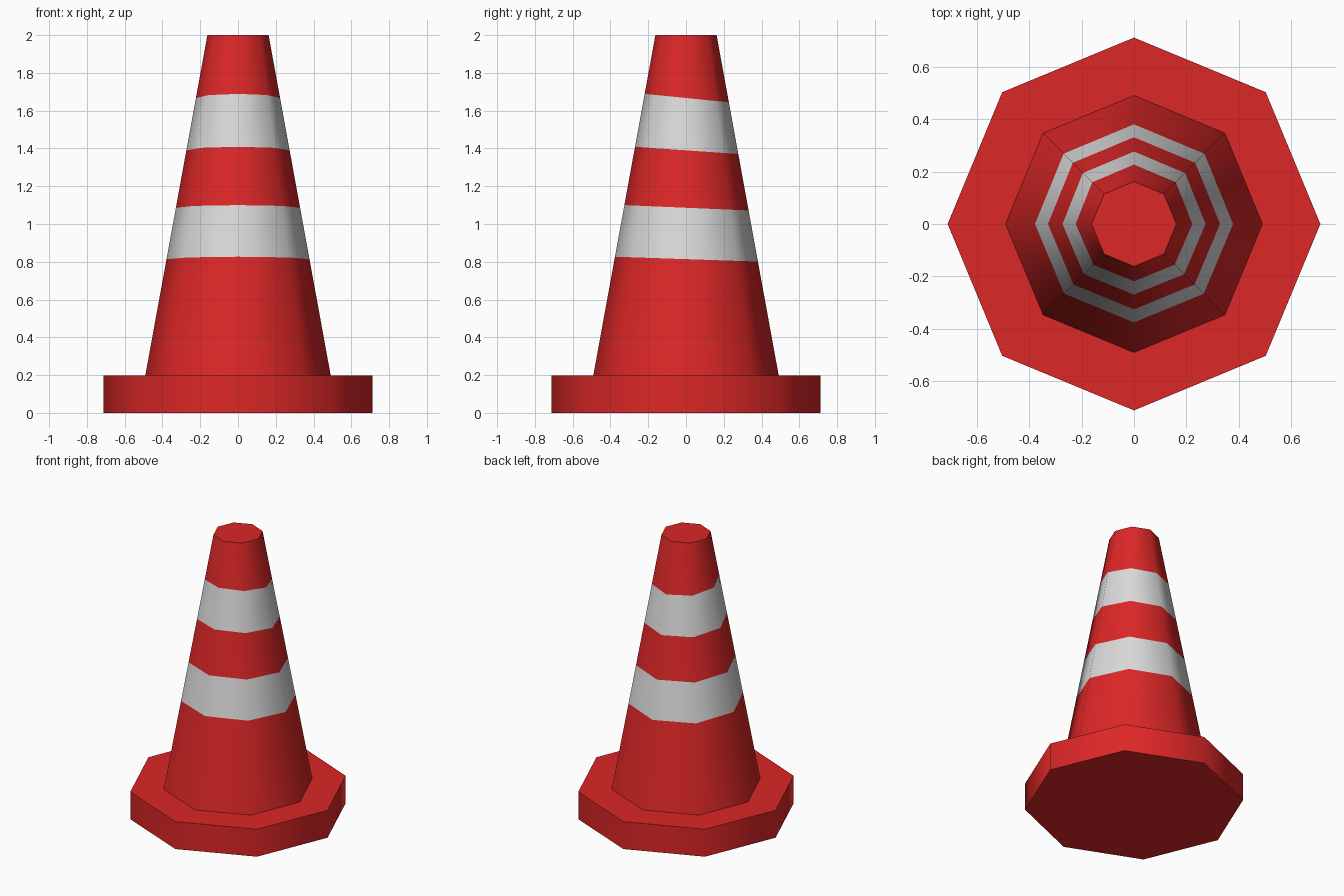
import bpy, bmesh, math
from mathutils import Vector

if "Cube" in bpy.data.objects:
    bpy.data.objects.remove(bpy.data.objects["Cube"])


def make_mat(name, rgb):
    m = bpy.data.materials.new(name)
    m.diffuse_color = (*rgb, 1.0)
    m.use_nodes = True
    m.node_tree.nodes["Principled BSDF"].inputs["Base Color"].default_value = m.diffuse_color
    return m


RED = make_mat("cone red", (0.72, 0.02, 0.02))
WHITE = make_mat("stripe white", (0.70, 0.70, 0.70))


def octagon_solid(bm, r0, r1, z0, z1, bottom=True):
    """Eight-sided frustum with corners on the axes."""
    rings = []
    for r, z in ((r0, z0), (r1, z1)):
        rings.append([bm.verts.new((r * math.cos(i * math.pi / 4),
                                    r * math.sin(i * math.pi / 4), z)) for i in range(8)])
    lo, hi = rings
    for i in range(8):
        j = (i + 1) % 8
        bm.faces.new((lo[i], lo[j], hi[j], hi[i]))
    bm.faces.new(hi)
    if bottom:
        bm.faces.new(lo[::-1])


def finish(bm, name, mats):
    bm.normal_update()
    # smooth sides, crisp rims
    for f in bm.faces:
        f.smooth = abs(f.normal.z) < 0.9
    for e in bm.edges:
        if len(e.link_faces) == 2 and e.calc_face_angle(0) > math.radians(60):
            e.smooth = False
    me = bpy.data.meshes.new(name)
    bm.to_mesh(me)
    bm.free()
    for m in mats:
        me.materials.append(m)
    ob = bpy.data.objects.new(name, me)
    bpy.context.collection.objects.link(ob)
    return ob


# Foot plate
bm = bmesh.new()
octagon_solid(bm, 0.712, 0.712, 0.0, 0.197)
finish(bm, "base_plate", [RED])

# Cone body, cut by slightly tilted planes at the stripe borders
bm = bmesh.new()
octagon_solid(bm, 0.491, 0.162, 0.197, 2.0, bottom=False)
borders = [(0.814, -0.034), (1.086, -0.043), (1.390, -0.07), (1.667, -0.10)]  # height, slope in y
for h, s in borders:
    bmesh.ops.bisect_plane(bm, geom=bm.verts[:] + bm.edges[:] + bm.faces[:],
                           plane_co=Vector((0, 0, h)), plane_no=Vector((0, -s, 1)).normalized())

# White bands lie between border pairs
for f in bm.faces:
    c = f.calc_center_median()
    above = sum(c.z > h + s * c.y for h, s in borders)
    f.material_index = above % 2
finish(bm, "cone_body", [RED, WHITE])
